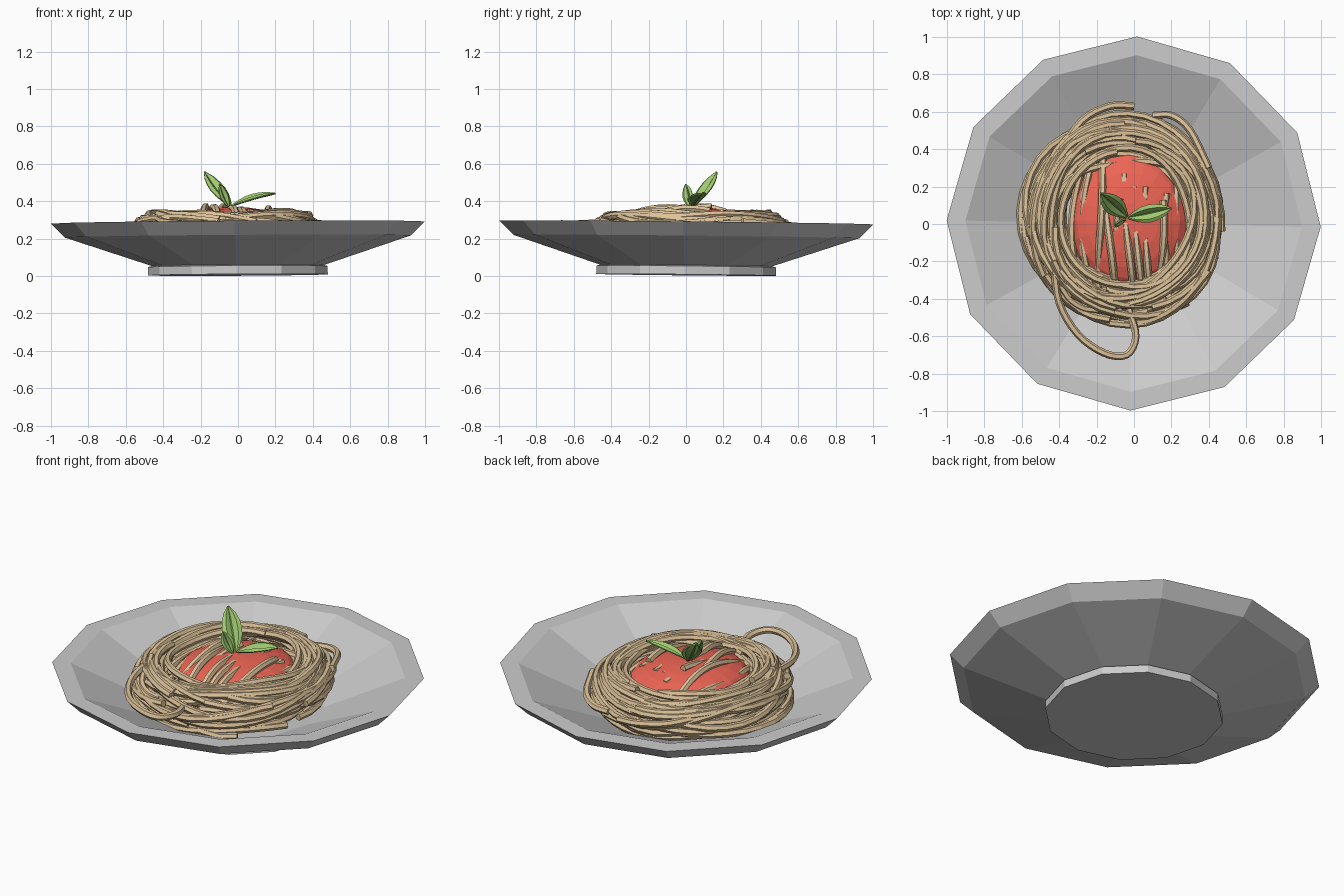
import bpy, bmesh, math, random
from mathutils import Vector

if "Cube" in bpy.data.objects:
    bpy.data.objects.remove(bpy.data.objects["Cube"])

random.seed(11)
CX, CY = -0.05, 0.03


def material(name, rgb):
    m = bpy.data.materials.new(name)
    m.diffuse_color = (*rgb, 1)
    m.use_nodes = True
    m.node_tree.nodes["Principled BSDF"].inputs["Base Color"].default_value = m.diffuse_color
    return m


def finish(name, bm, mat=None):
    bmesh.ops.recalc_face_normals(bm, faces=bm.faces)
    me = bpy.data.meshes.new(name)
    bm.to_mesh(me)
    bm.free()
    ob = bpy.data.objects.new(name, me)
    bpy.context.collection.objects.link(ob)
    if mat:
        me.materials.append(mat)
    return ob


def lerp_table(table, r):
    for (r0, z0), (r1, z1) in zip(table, table[1:]):
        if r <= r1:
            return z0 + (z1 - z0) * (r - r0) / (r1 - r0)
    return table[-1][1]


pasta_mat = material("pasta", (0.72, 0.54, 0.32))
sauce_mat = material("sauce", (0.85, 0.13, 0.09))
leaf_mat = material("basil", (0.35, 0.60, 0.16))
rib_mat = material("basil_rib", (0.16, 0.33, 0.08))

# Plate: twelve-sided lathe with a foot and a flat rim, resting slightly tilted
profile = [(0.48, 0), (0.48, 0.045), (0.46, 0.05), (0.925, 0.205), (1, 0.28),
           (0.9, 0.28), (0.46, 0.085)]
bm = bmesh.new()
rings = []
for r, z in profile:
    rings.append([bm.verts.new((r * math.cos(math.radians(30 * k - 1)),
                                r * math.sin(math.radians(30 * k - 1)), z))
                  for k in range(12)])
for a, b in zip(rings, rings[1:]):
    for k in range(12):
        bm.faces.new((a[k], a[k - 1], b[k - 1], b[k]))
bm.faces.new(rings[0])
bm.faces.new(rings[-1])
plate = finish("plate", bm)
plate.rotation_euler = (-0.010, -0.006, 0)
plate.location.z = 0.006

# Sauce: flattened dome in the middle of the nest
SC, SR = Vector((-0.03, 0.02, 0.255)), Vector((0.32, 0.36, 0.115))
bm = bmesh.new()
bmesh.ops.create_uvsphere(bm, u_segments=20, v_segments=12, radius=1)
for v in bm.verts:
    v.co = Vector((v.co.x * SR.x, v.co.y * SR.y, v.co.z * SR.z)) + SC
finish("sauce", bm, sauce_mat)

# Pasta: height of the mound by radius, and of the plate below it
mound = [(0, 0.34), (0.3, 0.345), (0.44, 0.325), (0.51, 0.27), (0.58, 0.19), (0.8, 0.26)]
dish = [(0, 0.09), (0.46, 0.09), (0.9, 0.28)]


def mound_z(x, y, drop):
    r = math.hypot(x - CX, (y - CY) / 1.04)
    return max(lerp_table(mound, r) - drop, lerp_table(dish, math.hypot(x, y)) + 0.025)


def sauce_z(x, y):
    q = 1 - ((x - SC.x) / SR.x) ** 2 - ((y - SC.y) / SR.y) ** 2
    return SC.z + SR.z * math.sqrt(q) if q > 0 else 0


strands = []
# long strands coiled round the nest, in three layers
for i in range(66):
    drop = (0, 0.045, 0.10)[i % 3] + random.uniform(0, 0.02)
    r0 = random.uniform(0.33, 0.53)
    a, b = random.uniform(-0.04, 0.04), random.uniform(-0.02, 0.02)
    p, q, s = (random.uniform(0, 6.28) for _ in range(3))
    arc = random.uniform(2.4, 5.6)
    n = int(arc * 6)
    pts = []
    for k in range(n + 1):
        t = s + arc * k / n
        r = min(r0 + a * math.sin(2 * t + p) + b * math.sin(3 * t + q), 0.56)
        x, y = CX + r * math.cos(t), CY + 1.04 * r * math.sin(t)
        pts.append((x, y, mound_z(x, y, drop) + 0.012 * math.sin(3 * t + s)))
    strands.append(pts)
# strands running over and dipping into the sauce
for i in range(11):
    x0 = -0.31 + 0.056 * i
    y0, y1 = random.uniform(-0.46, -0.36), random.uniform(0.12, 0.4)
    p = random.uniform(0, 6.28)
    pts = []
    for k in range(19):
        y = y0 + (y1 - y0) * k / 18
        x = x0 * (1 - 0.9 * y * y) + 0.025 * math.sin(5 * y + p)
        z = max(sauce_z(x, y) - 0.006 + 0.02 * math.sin(8 * y + p), mound_z(x, y, 0.06))
        pts.append((x, y, z))
    strands.append(pts)


def smooth_path(points, steps=4):
    out = []
    pts = [Vector(p) for p in points]
    pts = [2 * pts[0] - pts[1]] + pts + [2 * pts[-1] - pts[-2]]
    for a, b, c, d in zip(pts, pts[1:], pts[2:], pts[3:]):
        for k in range(steps):
            t = k / steps
            out.append(0.5 * (2 * b + (c - a) * t + (2 * a - 5 * b + 4 * c - d) * t * t
                              + (3 * b - a - 3 * c + d) * t ** 3))
    return out + [pts[-2]]


# loose ends straying from the nest
for path in (
    [(-0.43, -0.2, .31), (-0.4, -0.42, .29), (-0.3, -0.59, .28), (-0.16, -0.69, .28),
     (-0.04, -0.7, .27), (0.01, -0.6, .26), (-0.03, -0.45, .25)],
    [(-0.47, -0.1, .3), (-0.38, -0.35, .27), (-0.29, -0.44, .25), (-0.19, -0.46, .24)],
    [(-0.42, 0.35, .28), (-0.28, 0.55, .26), (-0.13, 0.63, .25), (0.0, 0.63, .24)],
    [(0.4, 0.3, .29), (0.3, 0.5, .27), (0.2, 0.58, .25), (0.1, 0.58, .24)],
    [(0.4, -0.25, .28), (0.25, -0.42, .26), (0.1, -0.51, .23), (-0.05, -0.53, .21)],
):
    strands.append(smooth_path(path))

cu = bpy.data.curves.new("pasta", 'CURVE')
cu.dimensions = '3D'
cu.bevel_depth = 0.02
cu.bevel_resolution = 1
cu.use_fill_caps = True
cu.materials.append(pasta_mat)
for pts in strands:
    sp = cu.splines.new('POLY')
    sp.points.add(len(pts) - 1)
    sp.use_smooth = False
    for point, co in zip(sp.points, pts):
        point.co = (*co, 1)
pasta = bpy.data.objects.new("pasta", cu)
bpy.context.collection.objects.link(pasta)
bpy.context.view_layer.objects.active = pasta
pasta.select_set(True)
bpy.ops.object.convert(target='MESH')


# Basil: cupped, pointed leaves with a darker middle rib
def leaf(name, base, tip, normal, width, bend):
    base, tip = Vector(base), Vector(tip)
    d = tip - base
    side = d.cross(Vector(normal)).normalized()
    up = side.cross(d).normalized()
    shape = [0.12, 0.55, 0.88, 1.0, 0.9, 0.62, 0.06]
    bm = bmesh.new()
    rows = []
    for i, w in enumerate(shape):
        t = i / (len(shape) - 1)
        mid = base + d * t + up * bend * math.sin(math.pi * t)
        rows.append([bm.verts.new(mid + side * s * w * width / 2
                                  + up * w * width * lift)
                     for s, lift in ((-1, .12), (-.6, .2), (-.1, 0), (.1, 0), (.6, .2), (1, .12))])
    for a, b in zip(rows, rows[1:]):
        for j in range(5):
            f = bm.faces.new((a[j], a[j + 1], b[j + 1], b[j]))
            f.material_index = int(j == 2)
    ob = finish(name, bm, leaf_mat)
    ob.data.materials.append(rib_mat)
    mod = ob.modifiers.new("thickness", 'SOLIDIFY')
    mod.thickness = 0.008
    mod.offset = 0


leaf("leaf_tall", (-0.04, 0.04, 0.37), (-0.18, 0.165, 0.555), (0.5, -0.6, 0.5), 0.105, -0.01)
leaf("leaf_flat", (-0.03, 0.035, 0.375), (0.2, 0.085, 0.44), (-0.1, -0.2, 1), 0.095, 0.005)
leaf("leaf_small", (-0.05, 0.02, 0.37), (-0.1, 0.0, 0.49), (0.6, -0.6, 0.3), 0.065, -0.008)
